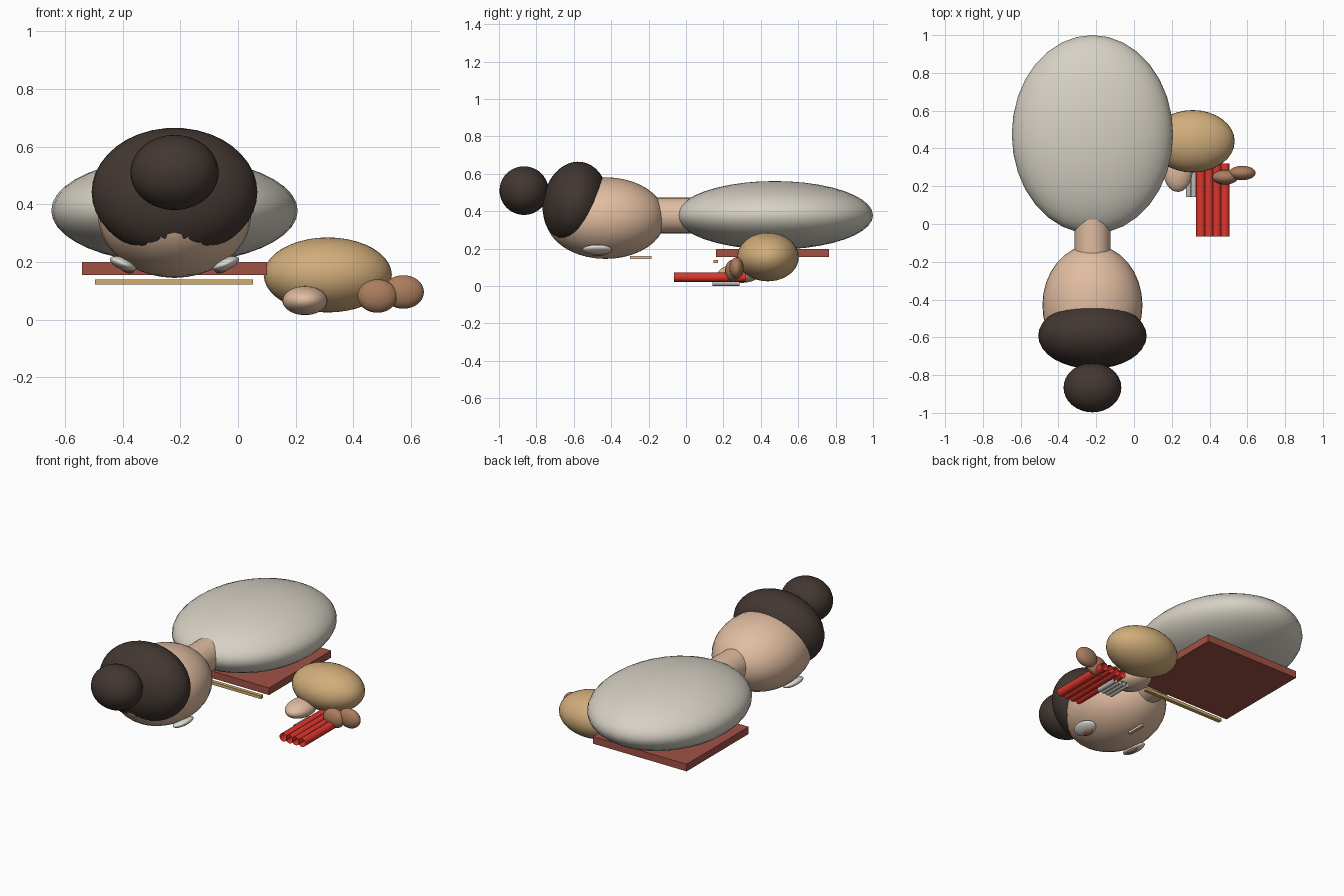
import bpy
import math

if "Cube" in bpy.data.objects:
    bpy.data.objects.remove(bpy.data.objects["Cube"])


def mat(name, rgb):
    m = bpy.data.materials.new(name)
    lin = [c / 12.92 if c <= 0.04045 else ((c + 0.055) / 1.055) ** 2.4 for c in rgb]
    m.diffuse_color = (*lin, 1)
    m.use_nodes = True
    m.node_tree.nodes["Principled BSDF"].inputs["Base Color"].default_value = m.diffuse_color
    return m


STONE = mat("pale_stone", (0.84, 0.82, 0.77))
HAIR = mat("dark_hair", (0.26, 0.215, 0.195))
SKIN = mat("light_skin", (0.88, 0.74, 0.63))
TAN = mat("tan", (0.82, 0.68, 0.48))
BROWN = mat("brown", (0.67, 0.49, 0.37))
RED = mat("red", (0.87, 0.21, 0.17))
BOARD = mat("brick_red", (0.63, 0.32, 0.27))
GOLD = mat("gold", (0.82, 0.68, 0.42))
GREY = mat("light_grey", (0.74, 0.74, 0.72))
WHITE = mat("eye_white", (0.88, 0.87, 0.83))


def finish(name, m, smooth=True):
    o = bpy.context.object
    o.name = name
    o.data.materials.append(m)
    if smooth:
        bpy.ops.object.shade_smooth_by_angle(angle=math.radians(40))
    return o


def ellipsoid(name, m, loc, radii, rot=(0, 0, 0)):
    bpy.ops.mesh.primitive_uv_sphere_add(segments=32, ring_count=20, radius=1, location=loc,
                                         rotation=[math.radians(a) for a in rot])
    bpy.context.object.scale = radii
    return finish(name, m)


def tube(name, m, x, z, r, y0, y1, sides=16):
    # open-ended tube running front to back
    bpy.ops.mesh.primitive_cylinder_add(vertices=sides, radius=r, depth=y1 - y0,
                                        end_fill_type='NOTHING',
                                        location=(x, (y0 + y1) / 2, z),
                                        rotation=(math.pi / 2, 0, 0))
    return finish(name, m)


def box(name, m, lo, hi):
    bpy.ops.mesh.primitive_cube_add(size=1, location=[(a + b) / 2 for a, b in zip(lo, hi)])
    bpy.context.object.scale = [b - a for a, b in zip(lo, hi)]
    return finish(name, m, False)


CX = -0.22  # centre line of the figure

# Body, neck and head
ellipsoid("body", STONE, (CX, 0.474, 0.378), (0.427, 0.526, 0.183))
tube("neck", SKIN, CX, 0.377, 0.095, -0.16, 0.06, 32)
ellipsoid("head", SKIN, (CX, -0.43, 0.363), (0.265, 0.32, 0.218))

# Hair and bun
ellipsoid("hair", HAIR, (CX, -0.592, 0.442), (0.287, 0.173, 0.224), (-10, 0, 0))
ellipsoid("hair_bun", HAIR, (CX, -0.866, 0.51), (0.153, 0.131, 0.13))

# Eyes on the underside of the head
for side, s in (("left", -1), ("right", 1)):
    ellipsoid(side + "_eye", WHITE, (CX + s * 0.178, -0.475, 0.194),
              (0.048, 0.078, 0.021), (0, -s * 22, 0))
    ellipsoid(side + "_iris", BROWN, (CX + s * 0.165, -0.47, 0.176),
              (0.026, 0.04, 0.013), (0, -s * 22, 0))

# Mouth bar
box("mouth", SKIN, (CX - 0.008, -0.30, 0.145), (CX + 0.008, -0.185, 0.16))

# Board below the body and its trim
box("board", BOARD, (-0.54, 0.16, 0.155), (0.10, 0.765, 0.199))
box("trim_bar", GOLD, (-0.495, 0.148, 0.122), (0.052, 0.17, 0.14))

# Side figure: large tan form, pale nub, brown lobes
ellipsoid("side_body", TAN, (0.311, 0.438, 0.155), (0.222, 0.165, 0.13))
ellipsoid("side_nub", SKIN, (0.232, 0.285, 0.066), (0.078, 0.115, 0.05))
ellipsoid("inner_lobe", BROWN, (0.483, 0.248, 0.082), (0.069, 0.039, 0.058))
ellipsoid("outer_lobe", BROWN, (0.573, 0.27, 0.096), (0.071, 0.038, 0.058))

# Rows of open tubes
for i in range(4):
    tube(f"red_tube_{i + 1}", RED, 0.354 + i * 0.0425, 0.047, 0.025, -0.065, 0.32)
    tube(f"grey_tube_{i + 1}", GREY, 0.289 + i * 0.028, 0.0145, 0.0145, 0.143, 0.285)
